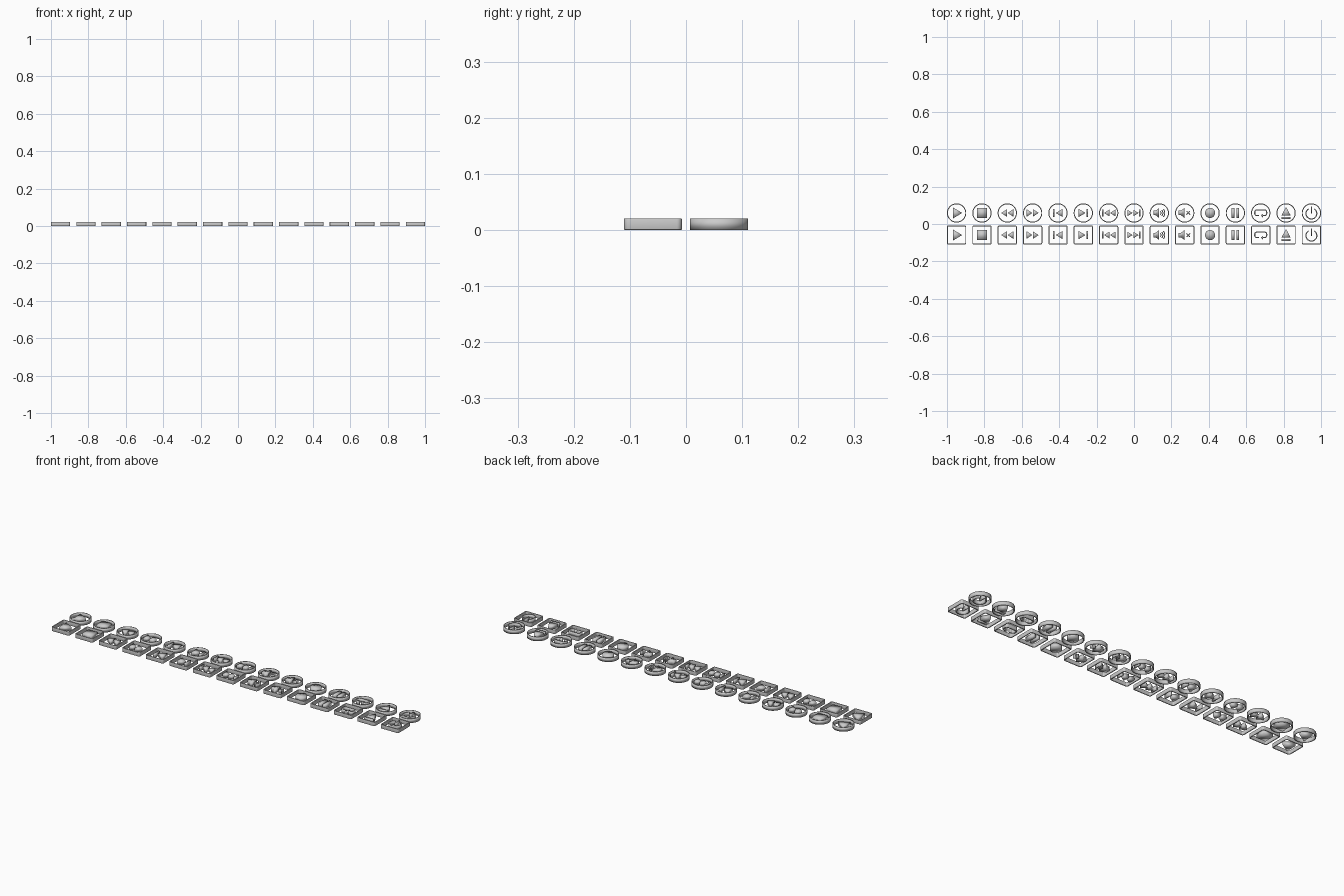
import bpy, bmesh, math
from mathutils import Vector

if "Cube" in bpy.data.objects:
    bpy.data.objects.remove(bpy.data.objects["Cube"])

H = 0.0205          # plate height
R = 0.0515          # button half size
PITCH = (2 - 2 * R) / 14
ROW_Y = 0.059


def arc(cx, cy, r, a0, a1, n):
    return [(cx + r * math.cos(math.radians(a0 + (a1 - a0) * i / n)),
             cy + r * math.sin(math.radians(a0 + (a1 - a0) * i / n))) for i in range(n + 1)]


def circle(r, n=48):
    return arc(0, 0, r, 0, 360, n)[:-1]


def box(x0, x1, y0, y1):
    return [(x0, y0), (x1, y0), (x1, y1), (x0, y1)]


def round_rect(w, h, r, n=6):
    pts = []
    for k, (sx, sy) in enumerate([(1, 1), (-1, 1), (-1, -1), (1, -1)]):
        pts += arc(sx * (w - r), sy * (h - r), r, 90 * k, 90 * k + 90, n)
    return pts


def tri(x0, x1, h):
    # triangle with its base at x0 and its tip at x1
    return [(x0, -h), (x1, 0), (x0, h)]


def stroke(path, w):
    # ribbon outline of width w along an open path
    p = [Vector(q) for q in path]
    left, right = [], []
    for i, q in enumerate(p):
        d = (p[min(i + 1, len(p) - 1)] - p[max(i - 1, 0)]).normalized()
        n = Vector((-d.y, d.x)) * w / 2
        left.append(tuple(q + n))
        right.append(tuple(q - n))
    return ('band', left, right, False)


def build(name, shapes, x, y, bevel=0):
    bm = bmesh.new()
    for s in shapes:
        if s[0] == 'band':
            a, b = [[bm.verts.new((*p, 0)) for p in side] for side in s[1:3]]
            n = len(a)
            for i in range(n if s[3] else n - 1):
                j = (i + 1) % n
                bm.faces.new((a[i], b[i], b[j], a[j]))
        else:
            bm.faces.new([bm.verts.new((*p, 0)) for p in s])
    for f in bm.faces:
        f.normal_update()
        if f.normal.z < 0:
            f.normal_flip()
    me = bpy.data.meshes.new(name)
    bm.to_mesh(me)
    bm.free()
    ob = bpy.data.objects.new(name, me)
    bpy.context.collection.objects.link(ob)
    # sheet lies at the top and is thickened downwards
    ob.location = (x, y, H)
    m = ob.modifiers.new('thickness', 'SOLIDIFY')
    m.thickness, m.offset = H, -1
    if bevel:
        b = ob.modifiers.new('soft_edges', 'BEVEL')
        b.width, b.segments, b.limit_method = bevel, 2, 'ANGLE'
        b.angle_limit = math.radians(50)
    bpy.ops.object.select_all(action='DESELECT')
    ob.select_set(True)
    bpy.context.view_layer.objects.active = ob
    bpy.ops.object.shade_smooth_by_angle(angle=math.radians(35))


def flip(shapes):
    return [[(-px, py) for px, py in s] for s in shapes]


# icon outlines
forward = [tri(-0.032, -0.002, 0.02), tri(0.002, 0.032, 0.02)]
next_track = [tri(-0.025, 0.012, 0.022), box(0.018, 0.026, -0.022, 0.022)]
next_chapter = [tri(-0.036, -0.007, 0.018), tri(-0.004, 0.025, 0.018),
                box(0.028, 0.035, -0.018, 0.018)]
speaker = [(-0.032, -0.012), (-0.02, -0.012), (-0.002, -0.026),
           (-0.002, 0.026), (-0.02, 0.012), (-0.032, 0.012)]
waves = [stroke(arc(-0.004, 0, r, -a, a, 10), 0.005)
         for r, a in ((0.013, 45), (0.023, 45), (0.033, 42))]
c = 0.011
cross = [(0.019 + u * s, v * s) for s in (1,) for u, v in
         [(-c, -c + .004), (-c + .004, -c), (0, -.004), (c - .004, -c), (c, -c + .004), (.004, 0),
          (c, c - .004), (c - .004, c), (0, .004), (-c + .004, c), (-c, c - .004), (-.004, 0)]]
loop_path = ([(0.012, -0.014), (0.018, -0.014)] + arc(0.02, -0.002, 0.012, -90, 0, 6)
             + arc(0.02, 0.004, 0.012, 0, 90, 6) + arc(-0.02, 0.004, 0.012, 90, 180, 6)
             + arc(-0.02, -0.002, 0.012, 180, 270, 6) + [(-0.008, -0.014)])
repeat = [stroke(loop_path, 0.006), [(0.0, -0.014), (0.012, -0.024), (0.012, -0.004)]]
power = [stroke(arc(0, -0.003, 0.029, 122, 418, 36), 0.006), box(-0.003, 0.003, -0.004, 0.034)]

icons = [
    ('play', [tri(-0.02, 0.03, 0.03)]),
    ('stop', [box(-0.026, 0.026, -0.026, 0.026)]),
    ('rewind', flip(forward)),
    ('fast_forward', forward),
    ('previous', flip(next_track)),
    ('next', next_track),
    ('skip_back', flip(next_chapter)),
    ('skip_ahead', next_chapter),
    ('volume', [speaker] + waves),
    ('mute', [speaker, cross]),
    ('record', [circle(0.027)]),
    ('pause', [box(-0.02, -0.005, -0.027, 0.027), box(0.005, 0.02, -0.027, 0.027)]),
    ('repeat', repeat),
    ('eject', [[(-0.025, -0.014), (0.025, -0.014), (0, 0.032)],
               box(-0.025, 0.025, -0.031, -0.021)]),
    ('power', power),
]

# frames: round in the back row, rounded squares in the front row
W = 0.005
ring = [('band', circle(R, 64), circle(R - W, 64), True)]
square = [('band', round_rect(R, R, 0.009), round_rect(R - W, R - W, 0.005), True)]

for i, (name, shapes) in enumerate(icons):
    x = (i - 7) * PITCH
    for kind, frame, y, bev in (('round', ring, ROW_Y, 0), ('square', square, -ROW_Y, 0.0012)):
        build(f'{kind}_{name}_frame', frame, x, y, bev)
        build(f'{kind}_{name}_icon', shapes, x, y)
